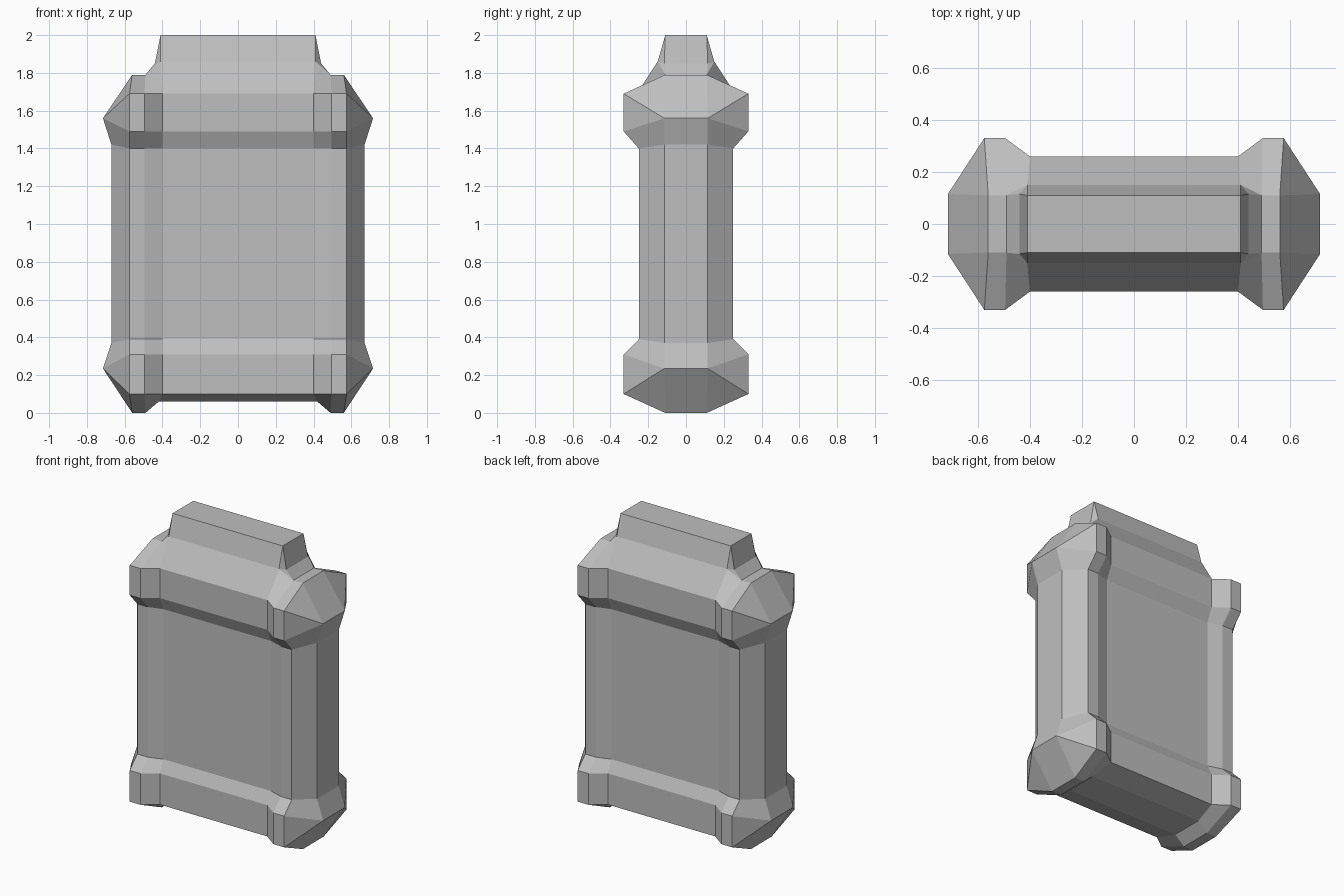
import bpy
import bmesh
from mathutils import Matrix, Vector

cube = bpy.data.objects.get("Cube")
if cube:
    bpy.data.objects.remove(cube, do_unlink=True)

# One flat grey for the whole block
grey = bpy.data.materials.new("stone grey")
grey.use_nodes = True
colour = (0.52, 0.52, 0.52, 1.0)
grey.diffuse_color = colour
grey.node_tree.nodes["Principled BSDF"].inputs["Base Color"].default_value = colour

bm = bmesh.new()


def face(*points):
    """Add a face, skipping points that coincide."""
    unique = []
    for p in points:
        p = Vector(p)
        if all((p - q).length > 1e-4 for q in unique):
            unique.append(p)
    if len(unique) > 2:
        bm.faces.new([bm.verts.new(p) for p in unique])


def on_x(p):
    return (0, p[1], p[2])


def on_y(p):
    return (p[0], 0, p[2])


def band(z, inner_y, outer_y, side_x, side_z, corner_x=0.575):
    """Quarter ring: panel end, corner start, corner edge, side edge."""
    return [(0.40, inner_y, z), (0.495, outer_y, z),
            (corner_x, outer_y, z), (side_x, 0.115, side_z)]


# Quarter rings from the foot up to the shoulders
bottom = [(0.42, 0.11, 0.06), (0.49, 0.11, 0), (0.56, 0.11, 0), (0.56, 0.11, 0)]
shoulder = [(0.41, 0.15, 1.86), (0.49, 0.11, 1.79),
            (0.56, 0.11, 1.79), (0.56, 0.11, 1.79)]
rings = [
    bottom,
    band(0.10, 0.26, 0.33, 0.715, 0.235),
    band(0.31, 0.26, 0.33, 0.715, 0.235),
    band(0.39, 0.22, 0.25, 0.67, 0.37),
    band(1.40, 0.22, 0.25, 0.67, 1.42),
    band(1.49, 0.26, 0.33, 0.715, 1.56),
    band(1.69, 0.26, 0.33, 0.715, 1.56),
    shoulder,
]

# Walls between neighbouring rings, with the centre panel and side strip
for lo, hi in zip(rings, rings[1:]):
    face(on_x(lo[0]), lo[0], hi[0], on_x(hi[0]))
    for i in range(3):
        face(lo[i], lo[i + 1], hi[i + 1], hi[i])
    face(lo[3], on_y(lo[3]), on_y(hi[3]), hi[3])

# Underside
face(on_x(bottom[0]), bottom[0], on_y(bottom[0]), (0, 0, 0.06))
for i in range(2):
    face(bottom[i], bottom[i + 1], on_y(bottom[i + 1]), on_y(bottom[i]))

# Shoulder tops and tapered top ridge
neck = (0.44, 0.115, 1.85)
ridge = (0.41, 0.11, 2.0)
face(shoulder[0], shoulder[1], neck)
face(neck, shoulder[1], on_y(shoulder[1]), on_y(neck))
face(shoulder[1], shoulder[2], on_y(shoulder[2]), on_y(shoulder[1]))
face(on_x(shoulder[0]), shoulder[0], ridge, on_x(ridge))
face(shoulder[0], neck, ridge)
face(neck, on_y(neck), on_y(ridge), ridge)
face(on_x(ridge), ridge, on_y(ridge), (0, 0, 2.0))

# Mirror the quarter to all four sides and weld
for axis in "XY":
    bmesh.ops.mirror(bm, geom=bm.verts[:] + bm.edges[:] + bm.faces[:],
                     matrix=Matrix.Identity(4), merge_dist=0.0001, axis=axis)
bmesh.ops.remove_doubles(bm, verts=bm.verts[:], dist=0.0005)
bmesh.ops.dissolve_limit(bm, angle_limit=0.01, verts=bm.verts[:], edges=bm.edges[:])
bmesh.ops.recalc_face_normals(bm, faces=bm.faces[:])

mesh = bpy.data.meshes.new("stone_block")
bm.to_mesh(mesh)
bm.free()
mesh.materials.append(grey)
block = bpy.data.objects.new("stone_block", mesh)
bpy.context.collection.objects.link(block)
